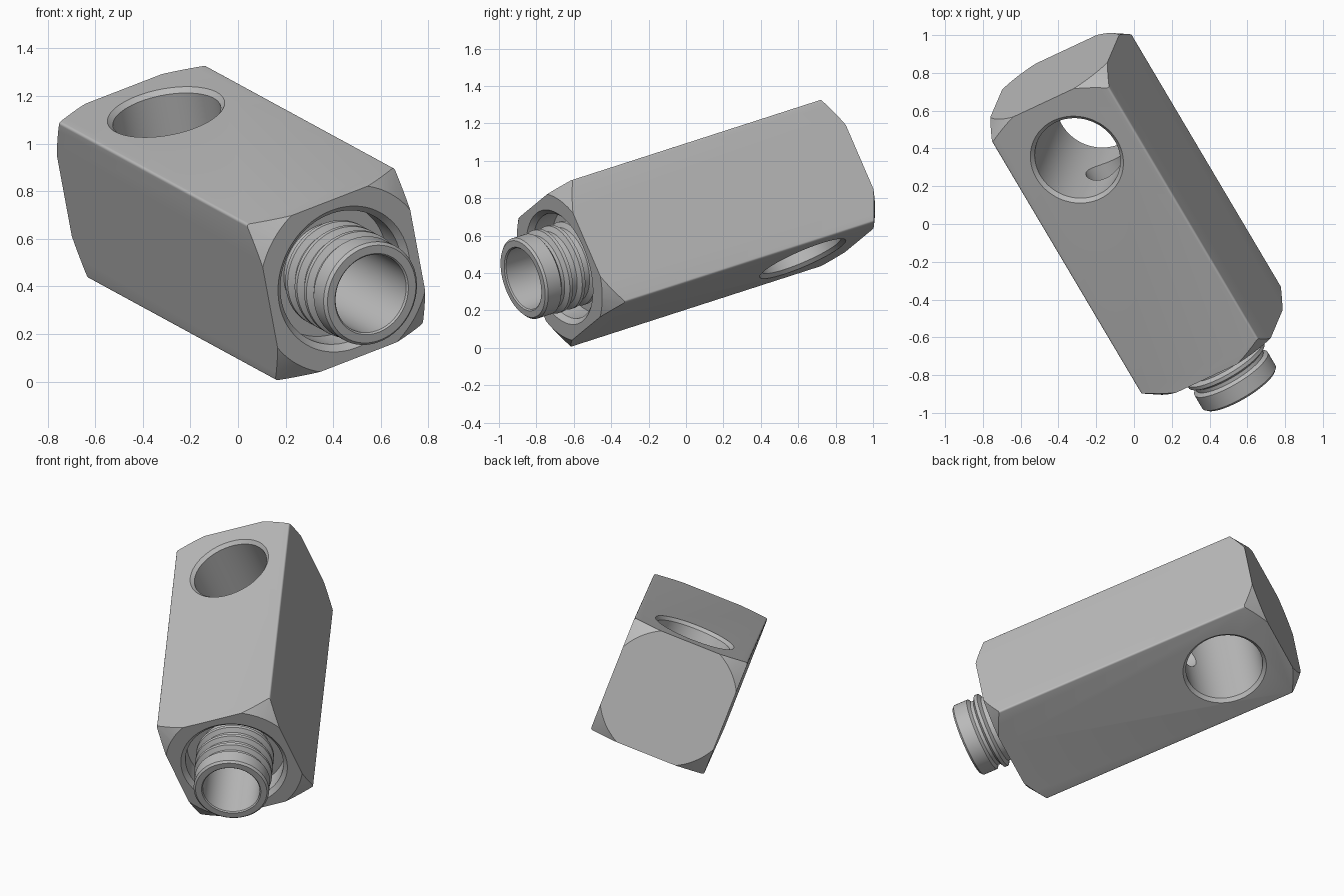
import bpy, bmesh, math
from mathutils import Matrix, Vector

cube = bpy.data.objects.get("Cube")
if cube:
    bpy.data.objects.remove(cube, do_unlink=True)

# Tilted frame: local z runs out of the neck, local y through the cross hole
side = Vector((0.855, 0.400, 0.331)).normalized()
up = Vector((-0.172, -0.393, 0.903))
up = (up - side * up.dot(side)).normalized()
axis = side.cross(up)
FRAME = Matrix((side, up, axis)).transposed().to_4x4()
FRAME.translation = (0.445, -0.676, 0.431)

HALF, LENGTH = 0.3625, 1.76
HOLE_Z = HALF - LENGTH

steel = bpy.data.materials.new("plain grey metal")
steel.use_nodes = True
GREY = (0.5, 0.5, 0.5, 1)
steel.diffuse_color = GREY
steel.node_tree.nodes["Principled BSDF"].inputs["Base Color"].default_value = GREY


def make_object(name, bm):
    bmesh.ops.recalc_face_normals(bm, faces=bm.faces)
    mesh = bpy.data.meshes.new(name)
    bm.to_mesh(mesh)
    bm.free()
    mesh.materials.append(steel)
    obj = bpy.data.objects.new(name, mesh)
    bpy.context.collection.objects.link(obj)
    return obj


def lathe(name, profile, closed=False, steps=96):
    """Spin (radius, z) points about z; a closed profile makes a tube."""
    bm = bmesh.new()
    rings = []
    for r, z in profile:
        rings.append([bm.verts.new((r * math.cos(2 * math.pi * i / steps),
                                    r * math.sin(2 * math.pi * i / steps), z))
                      for i in range(steps)])
    pairs = list(zip(rings, rings[1:]))
    if closed:
        pairs.append((rings[-1], rings[0]))
    else:
        bm.faces.new(rings[0])
        bm.faces.new(rings[-1])
    for low, high in pairs:
        for i in range(steps):
            j = (i + 1) % steps
            bm.faces.new((low[i], low[j], high[j], high[i]))
    return make_object(name, bm)


def cut(target, cutter, operation):
    """Apply a boolean and drop the cutter."""
    mod = target.modifiers.new("cut", 'BOOLEAN')
    mod.operation, mod.object, mod.solver = operation, cutter, 'EXACT'
    bpy.context.view_layer.update()
    graph = bpy.context.evaluated_depsgraph_get()
    mesh = bpy.data.meshes.new_from_object(target.evaluated_get(graph))
    target.modifiers.clear()
    target.data = mesh
    bpy.data.objects.remove(cutter, do_unlink=True)


# Square bar with softened long edges
bm = bmesh.new()
bmesh.ops.create_cube(bm, size=1)
bmesh.ops.scale(bm, vec=(2 * HALF, 2 * HALF, LENGTH), verts=bm.verts)
bmesh.ops.translate(bm, vec=(0, 0, -LENGTH / 2), verts=bm.verts)
long_edges = [e for e in bm.edges
              if abs(e.verts[0].co.z - e.verts[1].co.z) > 1]
bmesh.ops.bevel(bm, geom=long_edges, offset=0.012, segments=4, profile=0.5,
                affect='EDGES')
body = make_object("block_body", bm)

# Turned conical chamfers on both ends
flat, wide, run = 0.408, 0.56, 0.116
cut(body, lathe("end_turning", [(flat, -LENGTH), (wide, run - LENGTH),
                                (wide, -run), (flat, 0)]), 'INTERSECT')

# Cross hole with countersunk rims
rim = 0.02
hole = lathe("cross_hole", [(0.25 + rim, -HALF - rim), (0.23, -HALF + rim),
                            (0.23, HALF - rim), (0.25 + rim, HALF + rim)])
hole.data.transform(Matrix.Translation((0, 0, HOLE_Z))
                    @ Matrix.Rotation(math.pi / 2, 4, 'X'))
cut(body, hole, 'DIFFERENCE')

# Recess around the neck, then the stepped bore leading to the cross hole
FLOOR = -0.15
cut(body, lathe("neck_recess", [(0.292, FLOOR), (0.292, -0.026),
                                (0.318, 0), (0.338, 0.02)]), 'DIFFERENCE')
cut(body, lathe("bore", [(0.125, HOLE_Z), (0.125, -0.75),
                         (0.17, -0.72), (0.17, 0.02)]), 'DIFFERENCE')

# Ribbed neck tube
TIP, COLLAR, ROOT, CREST = 0.237, 0.225, 0.205, 0.232
profile = [(0.17, FLOOR), (ROOT, FLOOR)]
for z in (-0.08, 0.0, 0.08):
    profile += [(ROOT, z - 0.025), (CREST, z - 0.01),
                (CREST, z + 0.01), (ROOT, z + 0.025)]
profile += [(ROOT, 0.125), (COLLAR, 0.14), (COLLAR, TIP - 0.012),
            (COLLAR - 0.012, TIP), (0.177, TIP), (0.17, TIP - 0.007)]
neck = lathe("ribbed_neck", profile, closed=True)

# Place both parts and smooth the round surfaces
bpy.ops.object.select_all(action='DESELECT')
for part in (body, neck):
    part.matrix_world = FRAME
    part.select_set(True)
bpy.context.view_layer.objects.active = body
bpy.ops.object.shade_smooth_by_angle(angle=math.radians(30))
